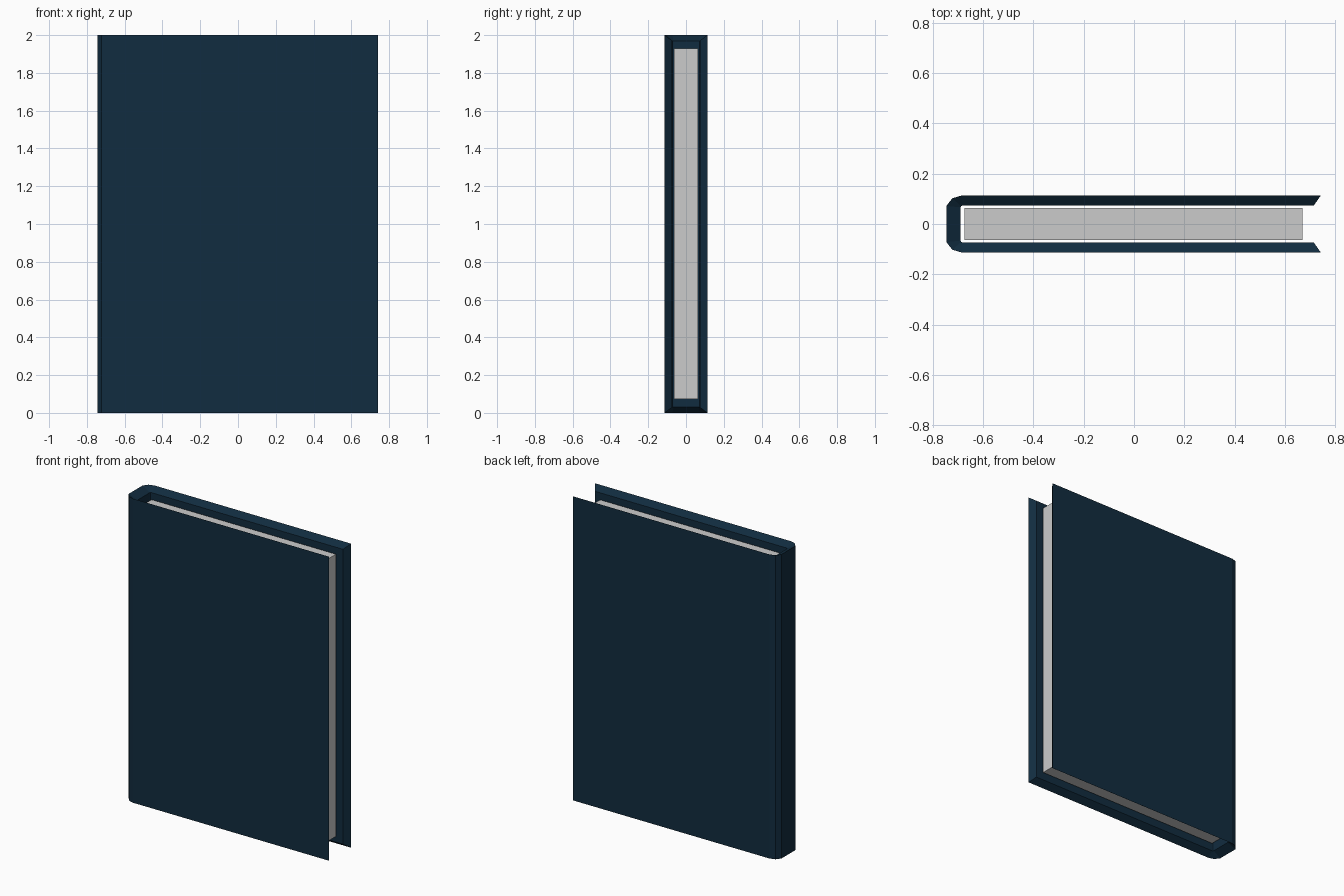
import bpy, bmesh

if "Cube" in bpy.data.objects:
    bpy.data.objects.remove(bpy.data.objects["Cube"])

# Cover half-profiles (x, y), from fore-edge round to the spine
OUTER = [(0.742, 0.113), (-0.685, 0.113), (-0.722, 0.102), (-0.745, 0.072)]
INNER = [(0.714, 0.073), (-0.681, 0.073), (-0.687, 0.072), (-0.689, 0.066)]
HEIGHT, RIM = 2.0, 0.03


def mirrored(half):
    return half + [(x, -y) for x, y in reversed(half)]


def finish(bm, name, material=None):
    bmesh.ops.recalc_face_normals(bm, faces=bm.faces)
    mesh = bpy.data.meshes.new(name)
    bm.to_mesh(mesh)
    bm.free()
    obj = bpy.data.objects.new(name, mesh)
    bpy.context.collection.objects.link(obj)
    if material:
        mesh.materials.append(material)
    return obj


# Cover: thick C-shaped shell whose rim slopes from outer to inner skin
navy = bpy.data.materials.new("navy_cover")
navy.diffuse_color = (0.0056, 0.025, 0.05, 1)
navy.use_nodes = True
navy.node_tree.nodes["Principled BSDF"].inputs["Base Color"].default_value = navy.diffuse_color
bm = bmesh.new()
sections = []
for (xo, yo), (xi, yi) in zip(mirrored(OUTER), mirrored(INNER)):
    ring = [(xo, yo, 0), (xo, yo, HEIGHT), (xi, yi, HEIGHT - RIM), (xi, yi, RIM)]
    sections.append([bm.verts.new(p) for p in ring])
for a, b in zip(sections, sections[1:]):
    for i in range(4):
        j = (i + 1) % 4
        bm.faces.new((a[i], a[j], b[j], b[i]))
bm.faces.new(sections[0])
bm.faces.new(sections[-1])
finish(bm, "cover", navy)

# Page block
bm = bmesh.new()
bmesh.ops.create_cube(bm, size=1)
bmesh.ops.scale(bm, vec=(1.342, 0.126, 1.856), verts=bm.verts)
pages = finish(bm, "page_block")
pages.location = (-0.002, 0, 1.002)
